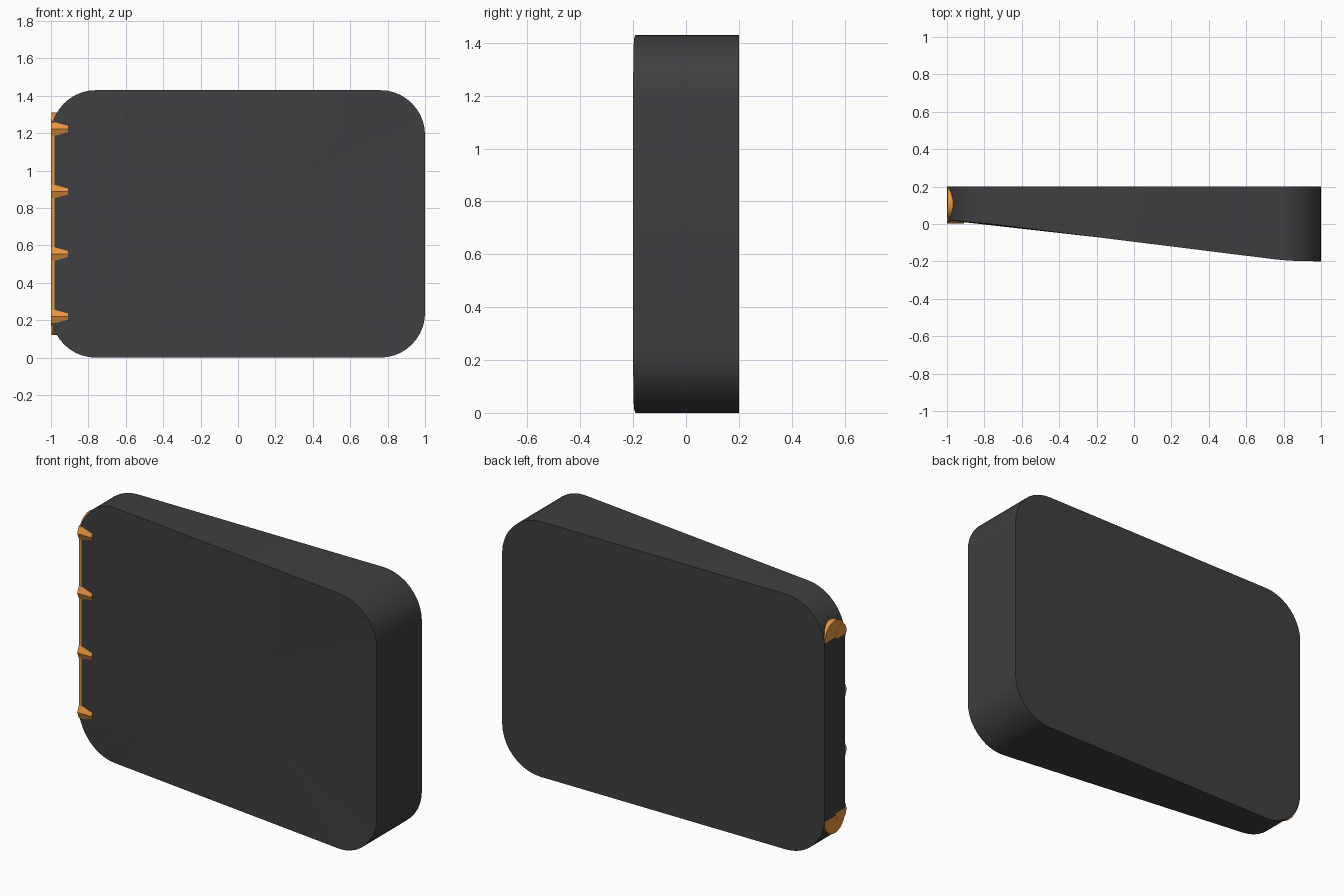
import bpy, bmesh
from math import cos, sin, pi, radians

if "Cube" in bpy.data.objects:
    bpy.data.objects.remove(bpy.data.objects["Cube"])

def material(name, rgb):
    m = bpy.data.materials.new(name)
    m.diffuse_color = (*rgb, 1)
    m.use_nodes = True
    m.node_tree.nodes["Principled BSDF"].inputs["Base Color"].default_value = m.diffuse_color
    return m

dark = material("dark_plastic", (0.05, 0.05, 0.053))
orange = material("orange_contact", (0.8, 0.3, 0.05))

def finish(bm, name, mat):
    bmesh.ops.recalc_face_normals(bm, faces=bm.faces)
    me = bpy.data.meshes.new(name)
    bm.to_mesh(me)
    bm.free()
    me.materials.append(mat)
    ob = bpy.data.objects.new(name, me)
    bpy.context.collection.objects.link(ob)
    return ob

# front depth across the width: thin at left, thick at right, eased at both ends
PROFILE = [(-1, 0.02), (-0.93, 0.015), (-0.765, 0.0), (0.74, -0.188), (0.85, -0.197), (1, -0.2)]

def front_y(x):
    for (x0, y0), (x1, y1) in zip(PROFILE, PROFILE[1:]):
        if x <= x1:
            return y0 + (y1 - y0) * (x - x0) / (x1 - x0)
    return PROFILE[-1][1]

# wedge body: rounded rectangle outline, flat back, fanned sloping front
Z0, Z1, R, SEG = 0.0, 1.43, 0.24, 10
outline = []
for i, (cx, cz) in enumerate([(1 - R, Z1 - R), (R - 1, Z1 - R), (R - 1, Z0 + R), (1 - R, Z0 + R)]):
    for k in range(SEG + 1):
        a = (i + k / SEG) * pi / 2
        outline.append((cx + R * cos(a), cz + R * sin(a)))
bm = bmesh.new()
back = [bm.verts.new((x, 0.2, z)) for x, z in outline]
front = [bm.verts.new((x, front_y(x), z)) for x, z in outline]
centre = bm.verts.new((0, -0.093, (Z0 + Z1) / 2))
bm.faces.new(back)
n = len(outline)
for i in range(n):
    j = (i + 1) % n
    bm.faces.new((back[i], back[j], front[j], front[i]))
    bm.faces.new((front[i], front[j], centre))
body = finish(bm, "wedge_body", dark)
bpy.context.view_layer.objects.active = body
body.select_set(True)
bpy.ops.object.shade_smooth_by_angle(angle=radians(15))

# orange contact plate with rounded ends, set into the thin edge
bm = bmesh.new()
r, yc = 0.09, 0.108
ring = []
for base, cz in ((0, 1.31 - r), (pi, 0.12 + r)):
    for k in range(17):
        a = base + pi * k / 16
        ring.append((yc + r * cos(a), cz + r * sin(a)))
face = bm.faces.new([bm.verts.new((-0.998, y, z)) for y, z in ring])
ext = bmesh.ops.extrude_face_region(bm, geom=[face])
for v in ext["geom"]:
    if isinstance(v, bmesh.types.BMVert):
        v.co.x = -0.9
finish(bm, "contact_plate", orange)

# four orange pins showing through the sloped front
def pin(z):
    bm = bmesh.new()
    rad = 0.05
    ends = []
    for x in (-0.999, -0.91):
        ends.append([bm.verts.new((x, 0.003 + rad - rad * cos(k * pi / 4), z + rad * sin(k * pi / 4)))
                     for k in range(8)])
    for e in ends:
        bm.faces.new(e)
    for k in range(8):
        j = (k + 1) % 8
        bm.faces.new((ends[0][k], ends[0][j], ends[1][j], ends[1][k]))
    finish(bm, "contact_pin", orange)

for i in range(4):
    pin(0.22 + i * 0.334)
